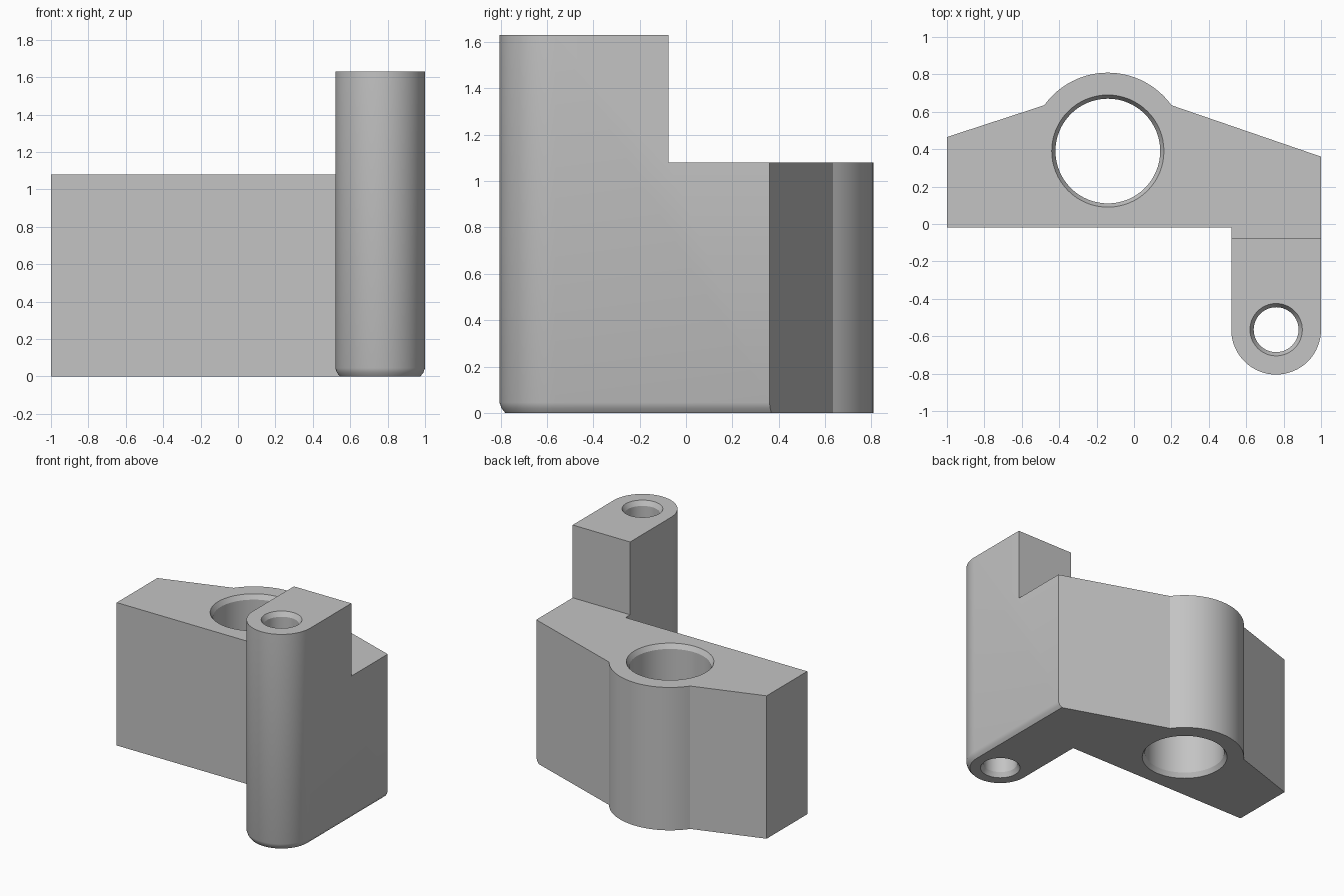
import bpy
import bmesh
from math import sin, cos, pi, atan2, radians
from mathutils import Vector

default_cube = bpy.data.objects.get("Cube")
if default_cube:
    bpy.data.objects.remove(default_cube)

BODY_TOP, POST_TOP = 1.08, 1.63
BORE = Vector((-0.14, 0.39))
PIN = Vector((0.76, -0.565))
POST_BACK = -0.075

grey = bpy.data.materials.new("plain grey")
grey.use_nodes = True
grey.diffuse_color = (0.55, 0.55, 0.55, 1)
grey.node_tree.nodes["Principled BSDF"].inputs["Base Color"].default_value = grey.diffuse_color


def arc(centre, radius, start, end, steps):
    angles = [start + (end - start) * i / steps for i in range(steps + 1)]
    return [(centre.x + radius * cos(a), centre.y + radius * sin(a)) for a in angles]


def loft(name, layers):
    """Solid through stacked outlines, given as (height, points)."""
    bm = bmesh.new()
    rings = [[bm.verts.new((x, y, z)) for x, y in pts] for z, pts in layers]
    for low, high in zip(rings, rings[1:]):
        for i in range(len(low)):
            j = (i + 1) % len(low)
            bm.faces.new((low[i], low[j], high[j], high[i]))
    bm.faces.new(rings[0][::-1])
    bm.faces.new(rings[-1])
    bmesh.ops.recalc_face_normals(bm, faces=bm.faces)
    mesh = bpy.data.meshes.new(name)
    bm.to_mesh(mesh)
    bm.free()
    mesh.materials.append(grey)
    obj = bpy.data.objects.new(name, mesh)
    bpy.context.collection.objects.link(obj)
    return obj


def plan(inset):
    """Bracket outline; the inset draws in the sides of the arm only."""
    side, inner = 1 - inset, 0.52 + inset
    lobe = atan2(0.245, 0.34)
    return ([(-1, -0.02), (inner, -0.02)]
            + arc(PIN, 0.24 - inset, pi, 2 * pi, 32)
            + [(side, 0.36 + inset * 0.34)]
            + arc(BORE, 0.419, lobe, pi - lobe, 32)
            + [(-1, 0.465)])


def cut(target, cutter):
    cutter.hide_render = True
    mod = target.modifiers.new("cut", 'BOOLEAN')
    mod.operation = 'DIFFERENCE'
    mod.solver = 'EXACT'
    mod.object = cutter
    bpy.ops.object.select_all(action='DESELECT')
    bpy.context.view_layer.objects.active = target
    target.select_set(True)
    bpy.ops.object.modifier_apply(modifier=mod.name)
    bpy.data.objects.remove(cutter)


def hole_cutter(centre, radius, top):
    """Round cutter flaring at both ends to leave chamfered rims."""
    rim, depth, over = 0.02, 0.035, 0.035
    levels = [(-over, 2 * rim), (depth, 0), (top - depth, 0), (top + over, 2 * rim)]
    return loft("hole_cutter", [(z, arc(centre, radius + grow, 0, 2 * pi, 64)[:-1])
                                for z, grow in levels])


# Bracket body with its arm and tall post, eased along the arm's lower edge
bracket = loft("bracket", [(0, plan(0.025)), (0.02, plan(0.009)),
                           (0.045, plan(0)), (POST_TOP, plan(0))])

# Step that lowers everything behind the post
step = [(-2, POST_BACK), (2, POST_BACK), (2, 2), (-2, 2)]
cut(bracket, loft("step_cutter", [(BODY_TOP, step), (2, step)]))

# Large bore and small pin hole
cut(bracket, hole_cutter(BORE, 0.28, BODY_TOP))
cut(bracket, hole_cutter(PIN, 0.12, POST_TOP))

bpy.ops.object.shade_smooth_by_angle(angle=radians(28))
